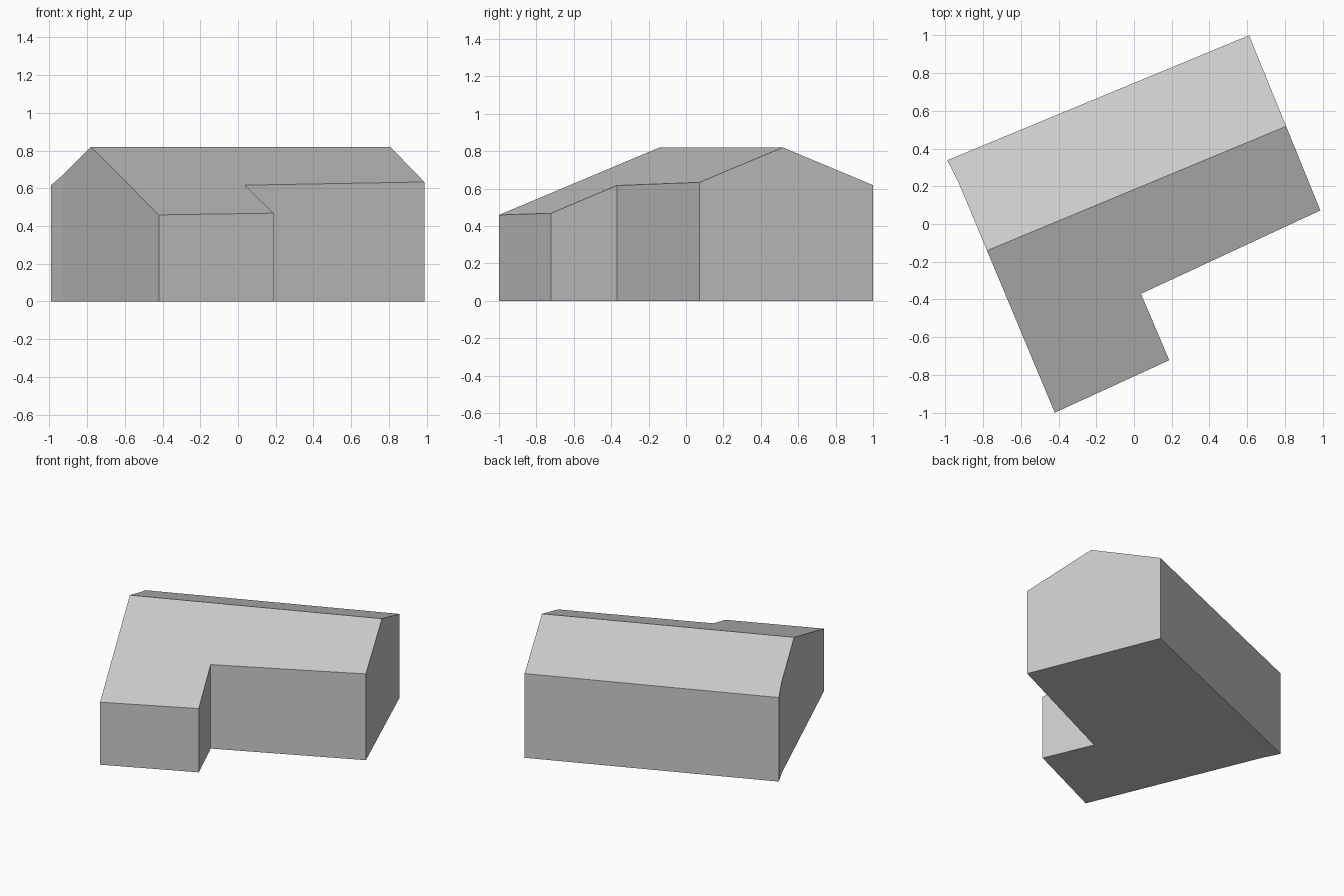
import bpy
import bmesh
from mathutils import Vector

cube = bpy.data.objects.get("Cube")
if cube:
    bpy.data.objects.remove(cube, do_unlink=True)

# Single plain grey for walls, roof and floor
grey = bpy.data.materials.new("plain_grey")
grey.use_nodes = True
colour = (0.6, 0.6, 0.6, 1)
grey.diffuse_color = colour
grey.node_tree.nodes["Principled BSDF"].inputs["Base Color"].default_value = colour

# L-shaped footprint, anticlockwise from the wing's front left corner
footprint = [(-0.42, -1.0), (0.187, -0.722), (0.037, -0.37), (0.988, 0.072),
             (0.61, 1.0), (-0.99, 0.338), (-0.928, 0.215)]
ridge_start = Vector((-0.777, -0.14, 0.82))
ridge_end = Vector((0.807, 0.518, 0.82))
roof_slope = 0.388

# Walls: extrude the footprint well above the ridge
bm = bmesh.new()
floor = bm.faces.new([bm.verts.new((x, y, 0)) for x, y in footprint])
walls = bmesh.ops.extrude_face_region(bm, geom=[floor], use_keep_orig=True)
top_verts = [g for g in walls["geom"] if isinstance(g, bmesh.types.BMVert)]
bmesh.ops.translate(bm, verts=top_verts, vec=(0, 0, 1.5))
bmesh.ops.recalc_face_normals(bm, faces=bm.faces)

# Roof: slice both slopes down from the shared ridge and cap each cut
along = (ridge_end - ridge_start).normalized()
across = Vector((-along.y, along.x, 0))
for side in (1, -1):
    normal = (across * side * roof_slope + Vector((0, 0, 1))).normalized()
    cut = bmesh.ops.bisect_plane(
        bm, geom=bm.verts[:] + bm.edges[:] + bm.faces[:], dist=0.0001,
        plane_co=ridge_start, plane_no=normal, clear_outer=True)
    rim = [g for g in cut["geom_cut"]
           if isinstance(g, bmesh.types.BMEdge) and g.is_boundary]
    bmesh.ops.edgeloop_fill(bm, edges=rim)
bmesh.ops.recalc_face_normals(bm, faces=bm.faces)

mesh = bpy.data.meshes.new("house_block")
bm.to_mesh(mesh)
bm.free()
mesh.materials.append(grey)
house = bpy.data.objects.new("house_block", mesh)
bpy.context.collection.objects.link(house)
